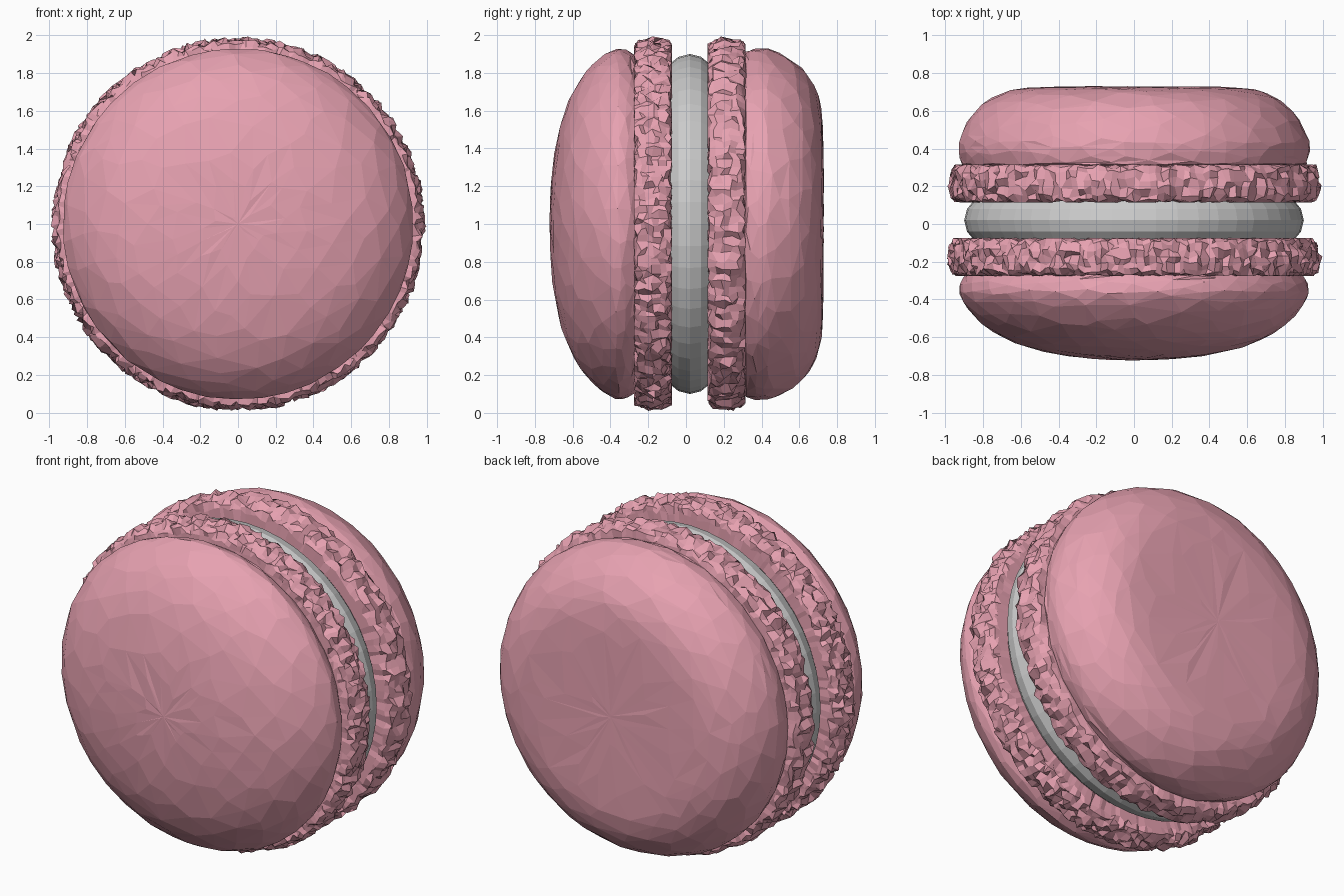
import bpy, bmesh, math, random
from mathutils import Vector

if "Cube" in bpy.data.objects:
    bpy.data.objects.remove(bpy.data.objects["Cube"])

random.seed(7)
CZ = 1.0  # height of the biscuit's axis, which runs along y

pink = bpy.data.materials.new("pink_almond")
pink.diffuse_color = (0.80, 0.36, 0.44, 1)
pink.use_nodes = True
pink.node_tree.nodes["Principled BSDF"].inputs["Base Color"].default_value = pink.diffuse_color


def smooth_profile(pts, n):
    """Catmull-Rom resampling of (radius, y) points."""
    out = []
    for i in range(len(pts) - 1):
        p0, p1 = Vector(pts[max(i - 1, 0)]), Vector(pts[i])
        p2, p3 = Vector(pts[i + 1]), Vector(pts[min(i + 2, len(pts) - 1)])
        for k in range(n):
            t = k / n
            out.append(0.5 * (2 * p1 + (p2 - p0) * t + (2 * p0 - 5 * p1 + 4 * p2 - p3) * t * t
                              + (3 * p1 - p0 - 3 * p2 + p3) * t ** 3))
    return [(max(v.x, 0), v.y) for v in out] + [pts[-1]]


def lathe(name, profile, segs, mat=None, jitter=None):
    """Spin a (radius, y) profile about the y axis; both ends lie on the axis."""
    bm = bmesh.new()
    rings = []
    for r, y in profile:
        if r < 1e-4:
            rings.append([bm.verts.new((0, y, CZ))])
            continue
        ring = []
        for s in range(segs):
            rr, yy, a = r, y, 2 * math.pi * s / segs
            if jitter:
                rr, yy, a = jitter(r, y, a)
            ring.append(bm.verts.new((rr * math.cos(a), yy, CZ + rr * math.sin(a))))
        rings.append(ring)
    for a, b in zip(rings, rings[1:]):
        for s in range(segs):
            t = (s + 1) % segs
            quad = [a[s % len(a)], a[t % len(a)], b[t % len(b)], b[s % len(b)]]
            bm.faces.new(list(dict.fromkeys(quad)))
    bmesh.ops.recalc_face_normals(bm, faces=bm.faces)
    me = bpy.data.meshes.new(name)
    bm.to_mesh(me)
    bm.free()
    ob = bpy.data.objects.new(name, me)
    bpy.context.collection.objects.link(ob)
    if mat:
        me.materials.append(mat)
    return ob


def decimate(ob, ratio):
    ob.modifiers.new("facets", 'DECIMATE').ratio = ratio


# Domed front shell and flat-topped back shell, reduced to irregular facets
def shell_jitter(r, y, a):
    return (r + random.uniform(-.003, .003), y + random.uniform(-.002, .002),
            a + random.uniform(-.012, .012))


front = [(0, -.722), (.2, -.715), (.4, -.692), (.6, -.642), (.75, -.57), (.86, -.475),
         (.92, -.385), (.925, -.335), (.905, -.29), (.86, -.262), (.6, -.255), (0, -.255)]
back = [(0, .728), (.3, .728), (.55, .722), (.68, .70), (.79, .645), (.87, .56),
        (.92, .46), (.93, .40), (.92, .34), (.88, .308), (.6, .295), (0, .295)]
for name, prof in (("front_shell", front), ("back_shell", back)):
    decimate(lathe(name, smooth_profile(prof, 3), 72, pink, shell_jitter), 0.16)


# Crumbly feet: smooth-sided discs whose rim is broken up at random
def foot(name, y0, segs, rows):
    mid, half = y0 + 0.1, 0.1

    def crumble(r, y, a):
        if r < 0.9:
            return r, y, a
        edge = abs(y - mid) / half
        r += random.uniform(-.03, .022) * (1 - 0.4 * edge)
        y += random.uniform(-.016, .016)
        a += random.uniform(-.014, .014)
        return min(r, 0.998), min(max(y, mid - half), mid + half), a

    rim = []
    for i in range(rows):
        t = math.pi * (i / (rows - 1) - 0.5)
        rim.append((0.92 + 0.057 * math.cos(t) ** 0.6, mid + half * math.sin(t)))
    prof = [(0, y0), (.8, y0)] + rim + [(.8, y0 + .2), (0, y0 + .2)]
    lathe(name, prof, segs, pink, crumble)


foot("front_foot", -.275, 190, 9)
foot("back_foot", .115, 160, 8)

# Cream filling with a softly bulging edge
cream = [(0, -.10), (.80, -.10), (.85, -.082), (.885, -.04), (.90, .02),
         (.885, .08), (.85, .122), (.80, .14), (0, .14)]
filling = lathe("cream_filling", cream, 48)
